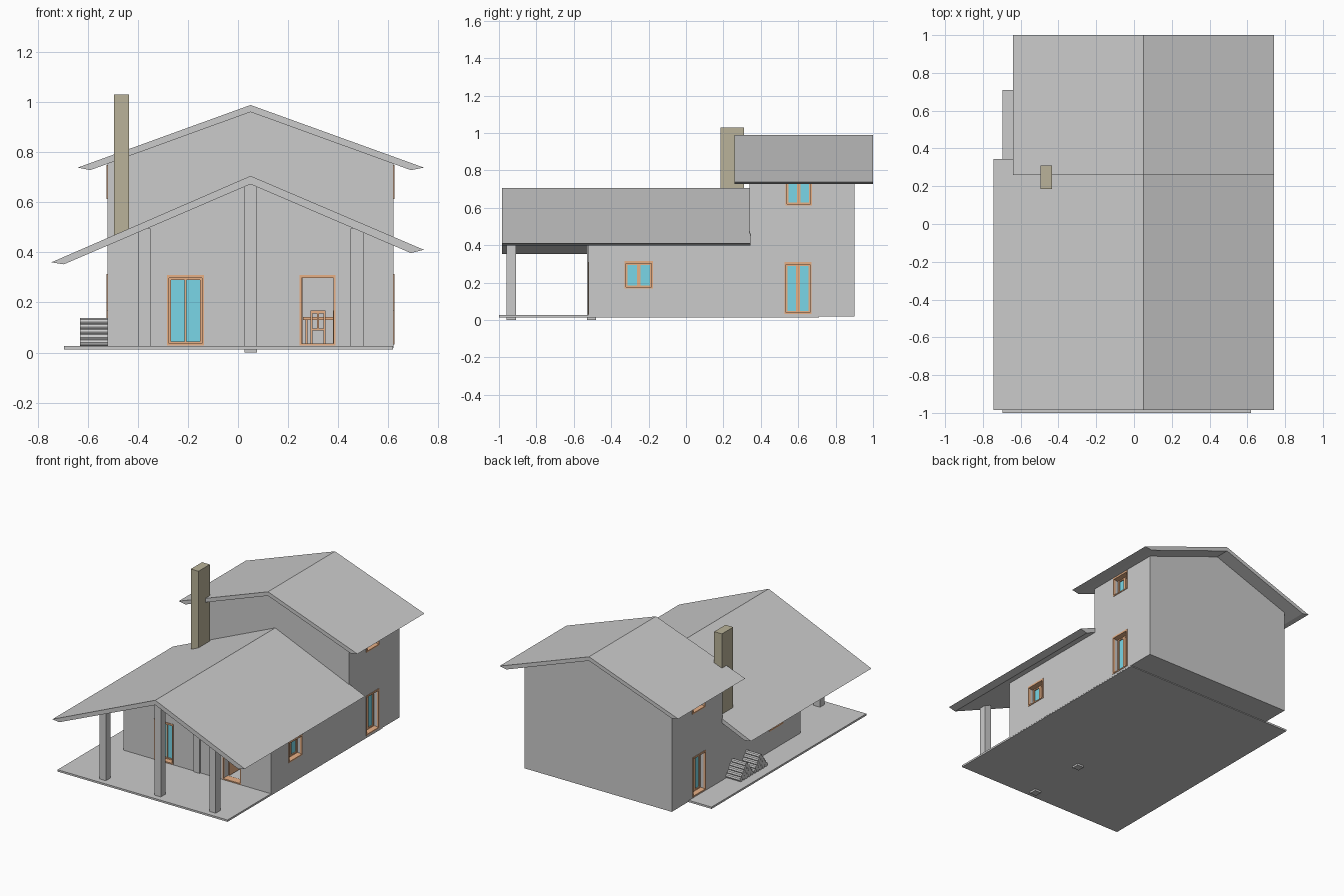
import bpy, bmesh, math
from mathutils import Matrix, Vector

cube = bpy.data.objects.get("Cube")
if cube:
    bpy.data.objects.remove(cube, do_unlink=True)


def material(name, rgb):
    m = bpy.data.materials.new(name)
    m.use_nodes = True
    m.diffuse_color = (*rgb, 1)
    m.node_tree.nodes["Principled BSDF"].inputs["Base Color"].default_value = (*rgb, 1)
    return m


GREY = material("plaster grey", (0.6, 0.6, 0.6))
STONE = material("chimney stone", (0.49, 0.45, 0.32))
WOOD = material("orange wood", (0.85, 0.46, 0.25))
GLASS = material("blue glass", (0.2, 0.7, 0.83))


def finish(name, bm, mat):
    bmesh.ops.recalc_face_normals(bm, faces=bm.faces)
    mesh = bpy.data.meshes.new(name)
    bm.to_mesh(mesh)
    bm.free()
    ob = bpy.data.objects.new(name, mesh)
    bpy.context.collection.objects.link(ob)
    mesh.materials.append(mat)
    return ob


def boxes(name, spans, mat, frame=Matrix()):
    """Each span is (x0, x1, y0, y1, z0, z1) in the given frame."""
    bm = bmesh.new()
    for x0, x1, y0, y1, z0, z1 in spans:
        place = Matrix.Translation(((x0 + x1) / 2, (y0 + y1) / 2, (z0 + z1) / 2))
        size = Matrix.Diagonal((x1 - x0, y1 - y0, z1 - z0, 1))
        bmesh.ops.create_cube(bm, size=1, matrix=frame @ place @ size)
    return finish(name, bm, mat)


def prism(name, profile, y0, y1, mat):
    """Extrude an x-z outline along y."""
    bm = bmesh.new()
    face = bm.faces.new([bm.verts.new((x, y0, z)) for x, z in profile])
    side = bmesh.ops.extrude_face_region(bm, geom=[face])["geom"]
    bmesh.ops.translate(bm, vec=(0, y1 - y0, 0),
                        verts=[v for v in side if isinstance(v, bmesh.types.BMVert)])
    return finish(name, bm, mat)


def carve(target, cutters):
    """Subtract the cutters for good and discard them."""
    for c in cutters:
        mod = target.modifiers.new("cut", 'BOOLEAN')
        mod.operation, mod.solver, mod.object = 'DIFFERENCE', 'EXACT', c
        c.hide_render = True
    graph = bpy.context.evaluated_depsgraph_get()
    mesh = bpy.data.meshes.new_from_object(target.evaluated_get(graph))
    target.modifiers.clear()
    target.data = mesh
    for c in cutters:
        bpy.data.objects.remove(c, do_unlink=True)


# House dimensions
LEFT, RIGHT, RIDGE = -0.52, 0.62, 0.05
FRONT, MID, BACK = -0.52, 0.34, 0.90
DEPTH = 0.05


def wall_outline(eave, peak):
    return [(LEFT, 0.018), (RIGHT, 0.018), (RIGHT, eave), (RIDGE, peak), (LEFT, eave)]


# Walls
front_house = prism("front_house_walls", wall_outline(0.435, 0.685), FRONT, MID + 0.01, GREY)
rear_house = prism("rear_house_walls", wall_outline(0.765, 0.972), MID, BACK, GREY)

# Roofs
prism("front_roof", [(-0.745, 0.36), (RIDGE, 0.705), (0.742, 0.41),
                     (0.69, 0.397), (RIDGE, 0.672), (-0.695, 0.352)], -0.985, 0.345, GREY)
prism("rear_roof", [(-0.64, 0.738), (RIDGE, 0.988), (0.742, 0.738),
                    (0.69, 0.728), (RIDGE, 0.96), (-0.59, 0.728)], 0.26, 1.0, GREY)

# Terrace slab
boxes("terrace_slab", [(-0.695, RIGHT - 0.001, -1.0, 0.71, 0.013, 0.026)], GREY)

# Porch posts and the post set in the front wall
boxes("porch_posts", [(x - 0.025, x + 0.025, -0.96, -0.91, foot, top)
                      for x, foot, top in ((-0.375, 0.02, 0.495), (RIDGE, 0, 0.685), (0.475, 0.02, 0.495))], GREY)
boxes("wall_post", [(0.025, 0.075, -0.53, -0.48, 0, 0.68)], GREY)

# Chimney
boxes("chimney", [(-0.495, -0.435, 0.185, 0.31, 0.42, 1.03)], STONE)


def wall_frame(out, origin):
    """Local x runs along the wall, y points out of it, z is up."""
    out = Vector(out)
    along = Vector((abs(out.y), abs(out.x), 0))
    m = Matrix((along, out, Vector((0, 0, 1)))).transposed().to_4x4()
    m.translation = origin
    return m


ON_LEFT = wall_frame((1, 0, 0), (RIGHT, 0, 0))
ON_RIGHT = wall_frame((-1, 0, 0), (LEFT, 0, 0))
ON_FRONT = wall_frame((0, -1, 0), (0, FRONT, 0))


def opening(name, frame, a, b, z0, z1, mullion=0.02, glazed=True):
    """Fit casing, sash and glass; return the cutter for the wall."""
    e = 0.004
    trim = [(a - e, b + e, -DEPTH, e, z1 - 0.008, z1 + e),
            (a - e, a + e, -0.01, e, z0, z1), (b - e, b + e, -0.01, e, z0, z1),
            (a - e, b + e, -DEPTH, e, z0 - e, z0 + e)]
    if glazed:
        r, n = 0.012, -DEPTH + 0.015
        mid = (a + b) / 2
        trim += [(a, a + r, -DEPTH, n, z0, z1), (b - r, b, -DEPTH, n, z0, z1),
                 (a, b, -DEPTH, n, z0, z0 + r), (a, b, -DEPTH, n, z1 - r - 0.004, z1),
                 (mid - mullion / 2, mid + mullion / 2, -DEPTH, n, z0, z1)]
        boxes(name + "_glass", [(a, b, -DEPTH - 0.003, -DEPTH + 0.008, z0, z1)], GLASS, frame)
    boxes(name + "_frame", trim, WOOD, frame)
    back = -DEPTH if glazed else -DEPTH - 0.02
    return boxes(name + "_cutter", [(a, b, back, 0.02, z0, z1)], GREY, frame)


# Doors and windows
front_cuts = [
    boxes("room_cutter", [(LEFT + DEPTH + 0.01, RIGHT - DEPTH - 0.01, FRONT + DEPTH + 0.01, 0.29, 0.03, 0.42)], GREY),
    opening("front_door", ON_FRONT, -0.28, -0.14, 0.032, 0.305, 0.008),
    opening("open_door", ON_FRONT, 0.25, 0.385, 0.032, 0.305, glazed=False),
]
rear_cuts = []
for side, frame in (("left", ON_LEFT), ("right", ON_RIGHT)):
    front_cuts.append(opening(side + "_window", frame, -0.325, -0.18, 0.172, 0.31))
    rear_cuts.append(opening(side + "_door", frame, 0.53, 0.667, 0.036, 0.305))
    rear_cuts.append(opening(side + "_upper_window", frame, 0.535, 0.67, 0.616, 0.745))
carve(front_house, front_cuts)
carve(rear_house, rear_cuts)

# Door leaf swung into the room
boxes("open_door_leaf", [(0.25, 0.258, -0.46, -0.33, 0.035, 0.3)], WOOD)


# Dining table and chairs
def stool_legs(x0, x1, y0, y1, top, t=0.008):
    return [(x, x + t, y, y + t, 0.028, top) for x in (x0, x1 - t) for y in (y0, y1 - t)]


boxes("dining_table", stool_legs(0.27, 0.45, -0.28, -0.1, 0.13)
      + [(0.26, 0.46, -0.29, -0.09, 0.13, 0.142)], WOOD)
chairs = []
for x in (0.29, 0.38):
    for y, rear in ((-0.35, -0.35), (-0.09, -0.038)):
        chairs += stool_legs(x, x + 0.06, y, y + 0.06, 0.09)
        chairs.append((x, x + 0.06, y, y + 0.06, 0.088, 0.096))
        chairs += [(x + s, x + s + 0.008, rear, rear + 0.008, 0.096, 0.165) for s in (0, 0.026, 0.052)]
        chairs.append((x, x + 0.06, rear, rear + 0.008, 0.155, 0.168))
boxes("dining_chairs", chairs, WOOD)

# Two stacked piles of logs against the right wall
bm = bmesh.new()
radius = 0.015
for centre in (0.23, 0.075):
    for row in range(5):
        count = 5 - row
        for i in range(count):
            y = centre + (i - (count - 1) / 2) * 2 * radius
            spot = Matrix.Translation((-0.576, y, 0.04 + row * 0.0205))
            bmesh.ops.create_cone(bm, cap_ends=True, segments=8, radius1=radius, radius2=radius, depth=0.11,
                                  matrix=spot @ Matrix.Rotation(math.pi / 2, 4, 'Y'))
finish("log_piles", bm, GREY)
